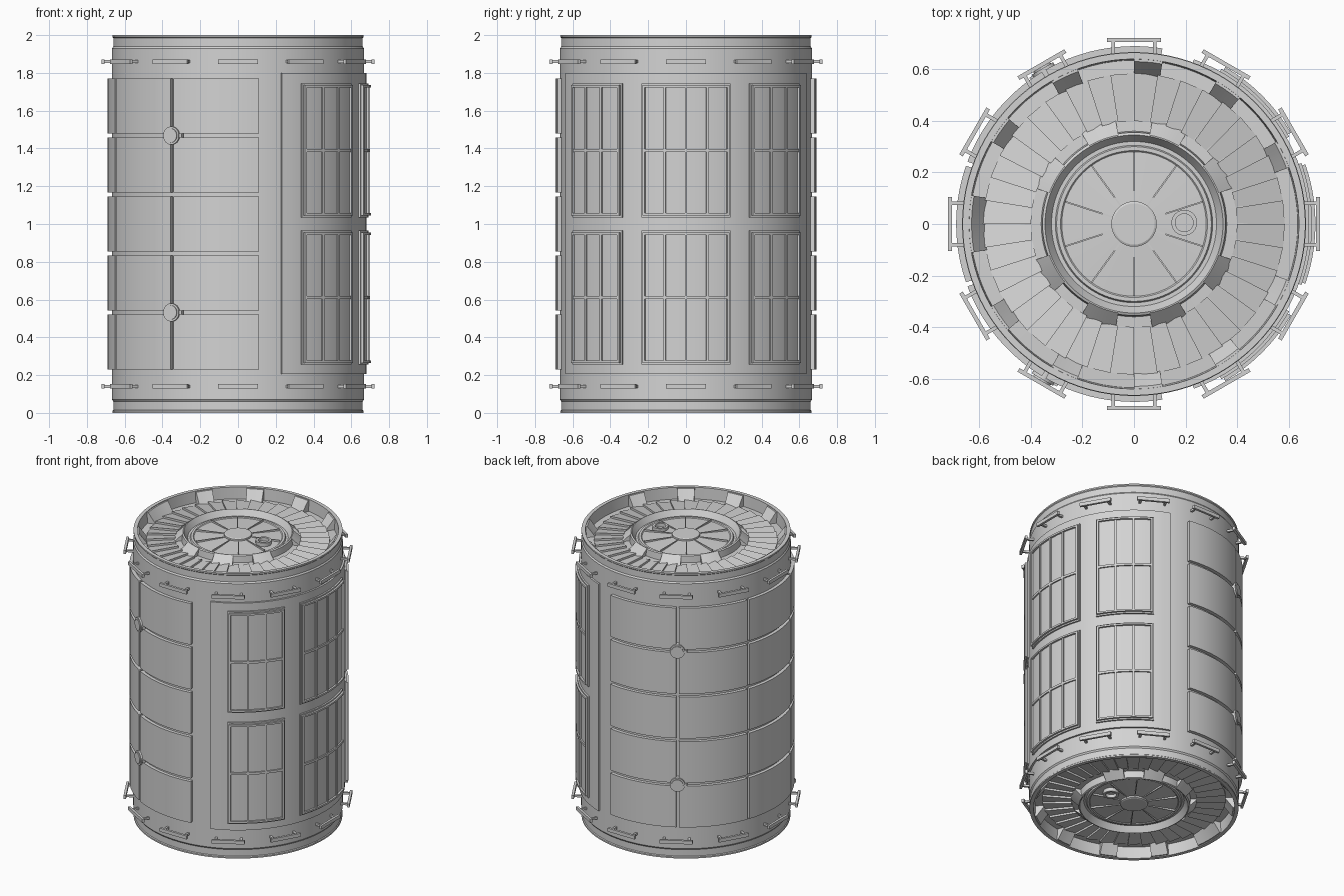
import bpy, bmesh
from math import radians, cos, sin, pi
from mathutils import Matrix

cube = bpy.data.objects.get("Cube")
if cube:
    bpy.data.objects.remove(cube, do_unlink=True)

GREY = (0.65, 0.65, 0.65, 1)
mat = bpy.data.materials.new("hull_grey")
mat.use_nodes = True
mat.diffuse_color = GREY
mat.node_tree.nodes["Principled BSDF"].inputs["Base Color"].default_value = GREY


def polar(r, deg, z):
    return (r * cos(radians(deg)), r * sin(radians(deg)), z)


def sweep(bm, profile, a0, a1, step=3.75):
    """Sweep an (r, z) polygon about the z axis; a full turn is closed."""
    full = a1 - a0 >= 360
    n = max(1, round((a1 - a0) / step))
    rings = [[bm.verts.new(polar(r, a0 + (a1 - a0) * i / n, z)) for r, z in profile]
             for i in range(n if full else n + 1)]
    k = len(profile)
    for i in range(n):
        p, q = rings[i], rings[(i + 1) % len(rings)]
        for j in range(k):
            bm.faces.new((p[j], q[j], q[(j + 1) % k], p[(j + 1) % k]))
    if not full:
        bm.faces.new(rings[0])
        bm.faces.new(rings[-1][::-1])


def arc_box(bm, r0, r1, a0, a1, z0, z1):
    sweep(bm, [(r0, z0), (r1, z0), (r1, z1), (r0, z1)], a0, a1)


def turned(deg, loc):
    return Matrix.Rotation(radians(deg), 4, 'Z') @ Matrix.Translation(loc)


def box(bm, deg, loc, size):
    bmesh.ops.create_cube(bm, size=1, matrix=turned(deg, loc) @ Matrix.Diagonal((*size, 1)))


def finish(bm, name, both_ends=False):
    """Make the object; both_ends repeats it mirrored about mid height."""
    if both_ends:
        copy = bmesh.ops.duplicate(bm, geom=bm.verts[:] + bm.edges[:] + bm.faces[:])
        for v in copy["geom"]:
            if isinstance(v, bmesh.types.BMVert):
                v.co.z = 2 - v.co.z
    bmesh.ops.recalc_face_normals(bm, faces=bm.faces[:])
    mesh = bpy.data.meshes.new(name)
    bm.to_mesh(mesh)
    bm.free()
    mesh.materials.append(mat)
    ob = bpy.data.objects.new(name, mesh)
    bpy.context.collection.objects.link(ob)
    bpy.ops.object.select_all(action='DESELECT')
    ob.select_set(True)
    bpy.context.view_layer.objects.active = ob
    bpy.ops.object.shade_smooth_by_angle(angle=radians(25))


# Hull with rim, sunken end, docking collar and hatch seat
upper = [(0.667, 1.93), (0.66, 1.94), (0.66, 1.985), (0.665, 1.99), (0.665, 2.0),
         (0.64, 2.0), (0.635, 1.92), (0.36, 1.935), (0.355, 1.98), (0.345, 1.985),
         (0.32, 1.945), (0.305, 1.945), (0.30, 1.955), (0.285, 1.955), (0.28, 1.95), (0.001, 1.965)]
bm = bmesh.new()
sweep(bm, upper + [(r, 2 - z) for r, z in reversed(upper)], 0, 360)
finish(bm, "hull")

# Overlapping slats on the sunken ends
bm = bmesh.new()
SLATS = 40
for i in range(SLATS):
    a, b = 360 * i / SLATS, 360 * (i + 1) / SLATS
    low = [bm.verts.new(polar(r, d, z)) for r, d, z in
           ((0.40, a, 1.932), (0.585, a, 1.925), (0.585, b, 1.922), (0.40, b, 1.930))]
    top = [bm.verts.new(polar(r, b, z)) for r, z in ((0.585, 1.938), (0.40, 1.946))]
    for f in ((low[0], low[1], top[0], top[1]), (top[0], low[2], low[3], top[1]),
              (low[1], low[2], top[0]), (low[0], top[1], low[3]), low[::-1]):
        bm.faces.new(f)
finish(bm, "end_slats", True)

# Sloped blocks inside the rim, one of them wide
bm = bmesh.new()
wedge = [(0.575, 1.92), (0.64, 1.92), (0.64, 1.995), (0.63, 1.995)]
for i in range(10):
    mid = 215 + 30 * i + (20 if i > 4 else 0)
    mid = (215, 245, 275, 305, 335, 25, 55, 85, 115, 145)[i]
    sweep(bm, wedge, mid - 5, mid + 5)
sweep(bm, wedge, 170, 190)
finish(bm, "rim_blocks", True)

# Sloped blocks around the docking collar
bm = bmesh.new()
for side in (0, 180):
    for mid in (30, 70, 110, 150):
        sweep(bm, [(0.345, 1.925), (0.415, 1.925), (0.35, 1.985), (0.345, 1.985)],
              side + mid - 10, side + mid + 10)
finish(bm, "collar_blocks", True)

# Hatch hub, ribs and porthole
bm = bmesh.new()
sweep(bm, [(0.001, 1.95), (0.088, 1.95), (0.088, 1.972), (0.08, 1.976), (0.001, 1.976)], 0, 360, 10)
for i in range(10):
    box(bm, 18 + 36 * i, (0.18, 0, 1.958), (0.20, 0.006, 0.012))
finish(bm, "hatch_hub", True)

bm = bmesh.new()
sweep(bm, [(0.035, 1.95), (0.05, 1.95), (0.05, 1.978), (0.035, 1.978)], 0, 360, 15)
bmesh.ops.translate(bm, verts=bm.verts[:], vec=(0.195, 0.005, 0))
finish(bm, "hatch_porthole", True)

# Shield panels, five columns by five rows
bm = bmesh.new()
FIRST, SPAN = 80.8, 198.4 / 5
for col in range(5):
    a = FIRST + SPAN * col
    for row in range(5):
        z = 0.23 + 0.3125 * row
        arc_box(bm, 0.65, 0.69, a + (0.7 if col else 0), a + SPAN - (0.7 if col < 4 else 0), z, z + 0.29)
finish(bm, "shield_panels")

# Round fasteners on two panel seams
bm = bmesh.new()
for a in (FIRST + SPAN, FIRST + SPAN * 4):
    for r, x0, x1 in ((0.048, 0.655, 0.70), (0.038, 0.70, 0.706)):
        bmesh.ops.create_cone(bm, cap_ends=True, segments=24, radius1=r, radius2=r, depth=x1 - x0,
                              matrix=turned(a, ((x0 + x1) / 2, 0, 1.468)) @ Matrix.Rotation(pi / 2, 4, 'Y'))
    box(bm, a, (0.685, 0.052, 1.468), (0.02, 0.02, 0.02))
finish(bm, "seam_fasteners", True)

# Raised plate behind the windows
bm = bmesh.new()
arc_box(bm, 0.65, 0.68, -70, 70, 0.205, 1.80)
finish(bm, "window_plate")

# Window panes and their framing bars
panes, frames = bmesh.new(), bmesh.new()
Z0, Z1, MID = 1.035, 1.745, 1.39
for centre, half, cols in ((-45, 15.6, 3), (0, 20, 4), (45, 15.6, 3)):
    a0, a1 = centre - half, centre + half
    arc_box(panes, 0.66, 0.691, a0, a1, Z0, Z1)
    i0, i1 = a0 + 0.8, a1 - 0.8
    for z in (Z0 + 0.01, Z1 - 0.022):
        arc_box(frames, 0.67, 0.704, i0, i1, z, z + 0.012)
    arc_box(frames, 0.67, 0.700, i0, i1, MID - 0.008, MID + 0.008)
    for c in range(cols + 1):
        a = i0 + (i1 - i0 - 1) * c / cols
        edge = c in (0, cols)
        arc_box(frames, 0.67, 0.704 if edge else 0.700, a, a + 1, Z0 + 0.01, Z1 - 0.01)
finish(panes, "window_panes", True)
finish(frames, "window_frames", True)

# Handrails on two posts, twelve around each end
bm = bmesh.new()
for i in range(12):
    box(bm, 30 * i, (0.714, 0, 1.86), (0.016, 0.21, 0.024))
    for y in (-0.08, 0.08):
        box(bm, 30 * i, (0.68, y, 1.86), (0.06, 0.014, 0.014))
finish(bm, "handrails", True)
